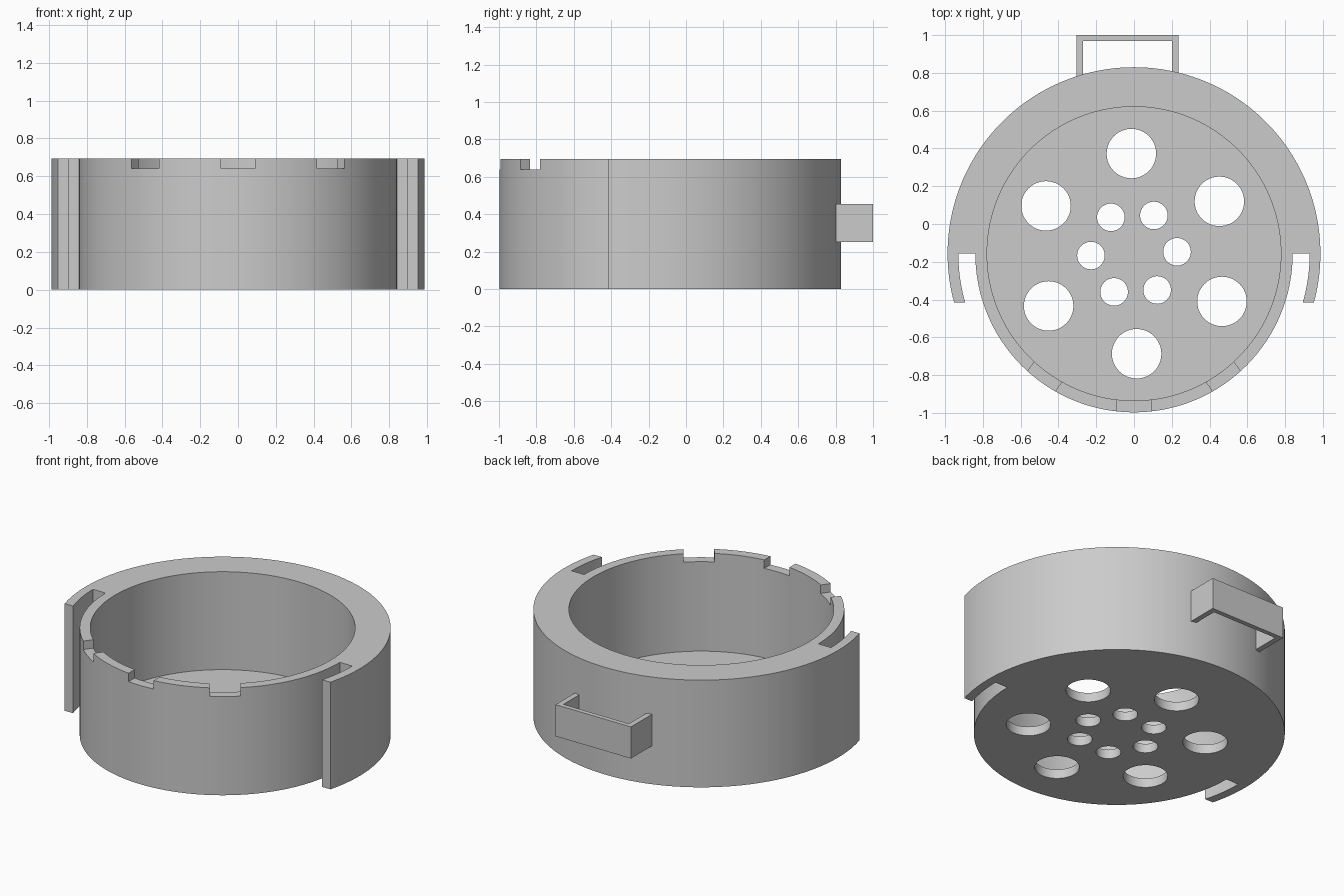
import bpy, bmesh
from math import sin, cos, asin, pi, radians
from mathutils import Matrix, Vector

if "Cube" in bpy.data.objects:
    bpy.data.objects.remove(bpy.data.objects["Cube"], do_unlink=True)

CY = -0.157                       # centre of the round body in y
HEIGHT, FLOOR, NOTCH = 0.695, 0.06, 0.055
R_SHELL, R_GAP, R_POT, R_BORE = 0.987, 0.93, 0.84, 0.778
WING = 0.258                      # how far the side wings reach forward

grey = bpy.data.materials.new("plain grey")
grey.use_nodes = True
COLOUR = (0.6, 0.6, 0.6, 1)
grey.diffuse_color = COLOUR
grey.node_tree.nodes["Principled BSDF"].inputs["Base Color"].default_value = COLOUR


def arc(r, a, b, n):
    return [(r * cos(a + (b - a) * i / n), CY + r * sin(a + (b - a) * i / n))
            for i in range(n + 1)]


def prism(name, outline, z0, z1):
    """Extrude a flat outline between two heights."""
    bm = bmesh.new()
    face = bm.faces.new([bm.verts.new((x, y, z0)) for x, y in outline])
    top = bmesh.ops.extrude_face_region(bm, geom=[face])["geom"]
    verts = [v for v in top if isinstance(v, bmesh.types.BMVert)]
    bmesh.ops.translate(bm, verts=verts, vec=(0, 0, z1 - z0))
    bmesh.ops.recalc_face_normals(bm, faces=bm.faces)
    mesh = bpy.data.meshes.new(name)
    bm.to_mesh(mesh)
    bm.free()
    mesh.materials.append(grey)
    obj = bpy.data.objects.new(name, mesh)
    bpy.context.collection.objects.link(obj)
    return obj


def circle(x, y, r, n):
    return [(x + r * cos(2 * pi * i / n), y + r * sin(2 * pi * i / n)) for i in range(n)]


def cut(target, cutter):
    """Subtract a cutter and remove it."""
    bpy.context.view_layer.objects.active = target
    mod = target.modifiers.new("cut", "BOOLEAN")
    mod.operation, mod.solver, mod.object = "DIFFERENCE", "EXACT", cutter
    bpy.ops.object.modifier_apply(modifier=mod.name)
    bpy.data.objects.remove(cutter, do_unlink=True)


# Round body: shell with two forward wings, and the pot wall in front
outer_end, inner_end = asin(WING / R_SHELL), asin(WING / R_GAP)
outline = (arc(R_SHELL, -outer_end, pi + outer_end, 112)
           + arc(R_GAP, pi + inner_end, pi, 10)
           + arc(R_POT, pi, 2 * pi, 96)
           + arc(R_GAP, 0, -inner_end, 10))
body = prism("round_body", outline, 0, HEIGHT)

# Bore down to the floor
cut(body, prism("bore_cutter", circle(0, CY, R_BORE, 192), FLOOR, 1))

# Three notches in the front rim
for angle in (-36, 0, 36):
    notch = prism("notch_cutter", [(-0.09, -1), (0.09, -1), (0.09, -0.7), (-0.09, -0.7)],
                  HEIGHT - NOTCH, 1)
    notch.data.transform(Matrix.Translation((0, CY, 0)) @ Matrix.Rotation(radians(angle), 4, "Z"))
    cut(body, notch)

# Two rings of drain holes
for ring, r, start in ((0.53, 0.131, 31.5), (0.228, 0.073, 2.5)):
    for k in range(6):
        a = radians(start + 60 * k)
        cut(body, prism("hole_cutter", circle(ring * cos(a), CY + ring * sin(a), r, 48),
                        -0.1, 0.2))

# Square loop handle at the back
loop = [(-0.305, 0.78), (-0.305, 1), (0.235, 1), (0.235, 0.78),
        (0.2, 0.78), (0.2, 0.97), (-0.27, 0.97), (-0.27, 0.78)]
handle = prism("back_handle", loop, 0.25, 0.455)

# Smooth walls with crisp edges
for obj in bpy.context.selected_objects:
    obj.select_set(False)
body.select_set(True)
bpy.context.view_layer.objects.active = body
bpy.ops.object.shade_smooth_by_angle(angle=radians(30))
